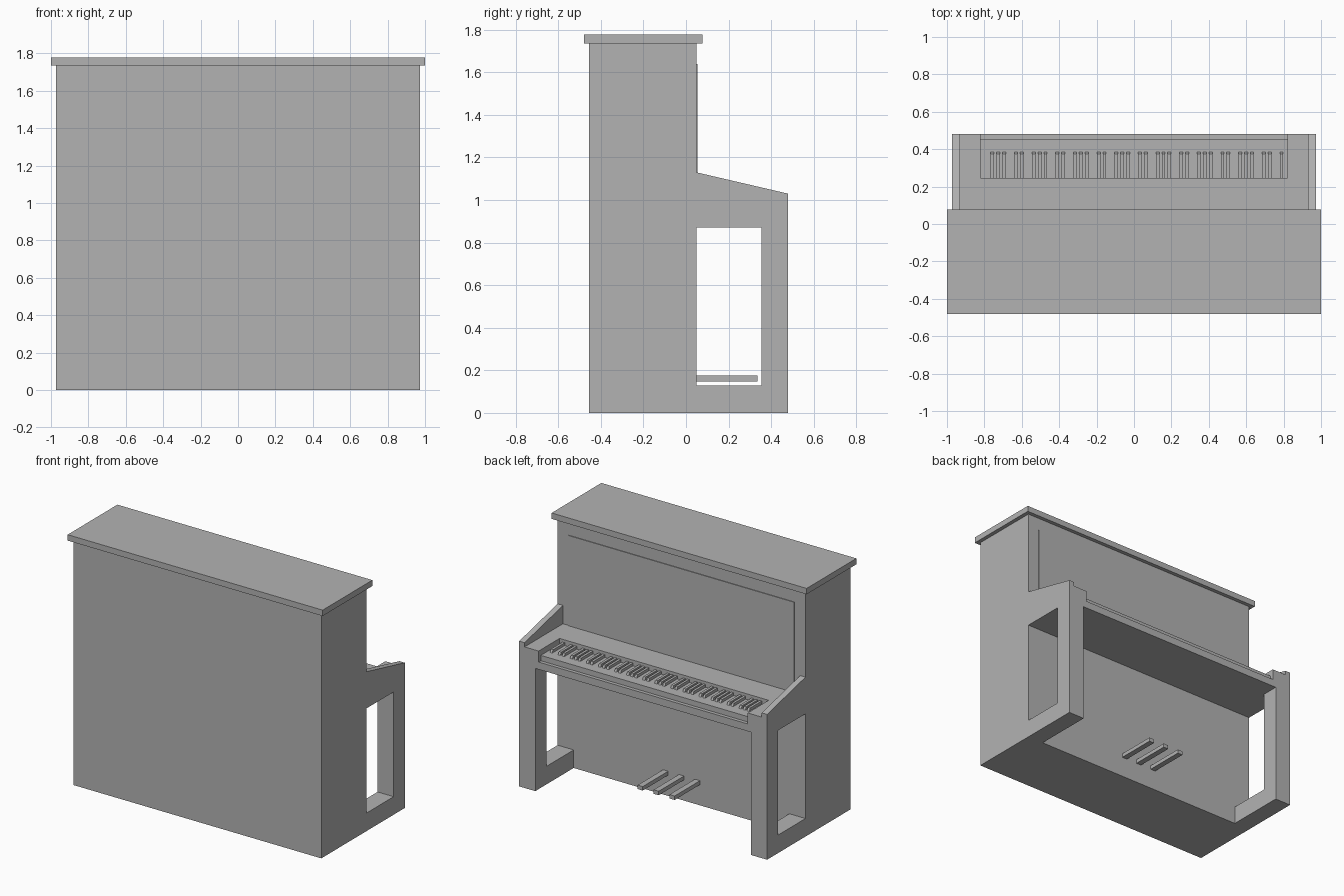
import bpy, bmesh

cube = bpy.data.objects.get("Cube")
if cube:
    bpy.data.objects.remove(cube, do_unlink=True)

grey = bpy.data.materials.new("plain_grey")
grey.use_nodes = True
COLOUR = (0.45, 0.45, 0.45, 1)
grey.diffuse_color = COLOUR
grey.node_tree.nodes["Principled BSDF"].inputs["Base Color"].default_value = COLOUR


def prism(name, profile, x0, x1):
    """Extrude a (y, z) outline along x."""
    bm = bmesh.new()
    face = bm.faces.new([bm.verts.new((x0, y, z)) for y, z in profile])
    ext = bmesh.ops.extrude_face_region(bm, geom=[face])["geom"]
    moved = [v for v in ext if isinstance(v, bmesh.types.BMVert)]
    bmesh.ops.translate(bm, verts=moved, vec=(x1 - x0, 0, 0))
    bmesh.ops.recalc_face_normals(bm, faces=bm.faces)
    mesh = bpy.data.meshes.new(name)
    bm.to_mesh(mesh)
    bm.free()
    mesh.materials.append(grey)
    obj = bpy.data.objects.new(name, mesh)
    bpy.context.collection.objects.link(obj)
    return obj


def box(name, x0, x1, y0, y1, z0, z1):
    return prism(name, [(y0, z0), (y1, z0), (y1, z1), (y0, z1)], x0, x1)


HALF = 0.972      # half width of the case
WALL = 0.05       # wall behind the keyboard
EDGE = 0.48       # outer edge of the keyboard side
BED, SHELF, KEYS = 0.87, 1.0, 0.96

# Tall case, lid and raised music panel
box("case", -HALF, HALF, -0.455, WALL, 0, 1.735)
box("lid", -1, 1, -0.48, 0.077, 1.735, 1.777)
box("music_panel", -0.885, 0.885, WALL, 0.055, SHELF, 1.64)

# Open side frames: thin outer cheeks with sloping tops, thick legs and feet inside
cheek = [(WALL, 0), (EDGE, 0), (EDGE, 1.03), (WALL, 1.13),
         (WALL, BED), (0.355, BED), (0.355, 0.128), (WALL, 0.128)]
leg = [(WALL, 0), (EDGE, 0), (EDGE, BED), (0.355, BED), (0.355, 0.128), (WALL, 0.128)]
for side, s in (("left", 1), ("right", -1)):
    prism(side + "_cheek", cheek, s * 0.93, s * HALF)
    prism(side + "_leg", leg, s * 0.846, s * 0.93)
    box(side + "_key_block", s * 0.82, s * 0.93, WALL, EDGE, BED, SHELF)

# Key bed with shelf, white key surface and lower slip
prism("key_bed", [(WALL, BED), (EDGE, BED), (EDGE, 0.922), (0.455, 0.922),
                  (0.455, KEYS), (0.245, KEYS), (0.245, SHELF), (WALL, SHELF)], -0.82, 0.82)

# Black keys in groups of three and two
pitch = 1.64 / 52
black_key = [(0.245, KEYS), (0.385, KEYS), (0.375, 0.98), (0.245, 0.98)]
for k in range(2, 52):
    if k % 7 in (0, 2, 3, 4, 6):
        x = -0.82 + k * pitch
        prism("black_key", black_key, x - 0.009, x + 0.009)

# Pedals
for i in (-1, 0, 1):
    x = i * 0.125
    box("pedal", x - 0.02, x + 0.02, WALL, 0.335, 0.147, 0.175)
